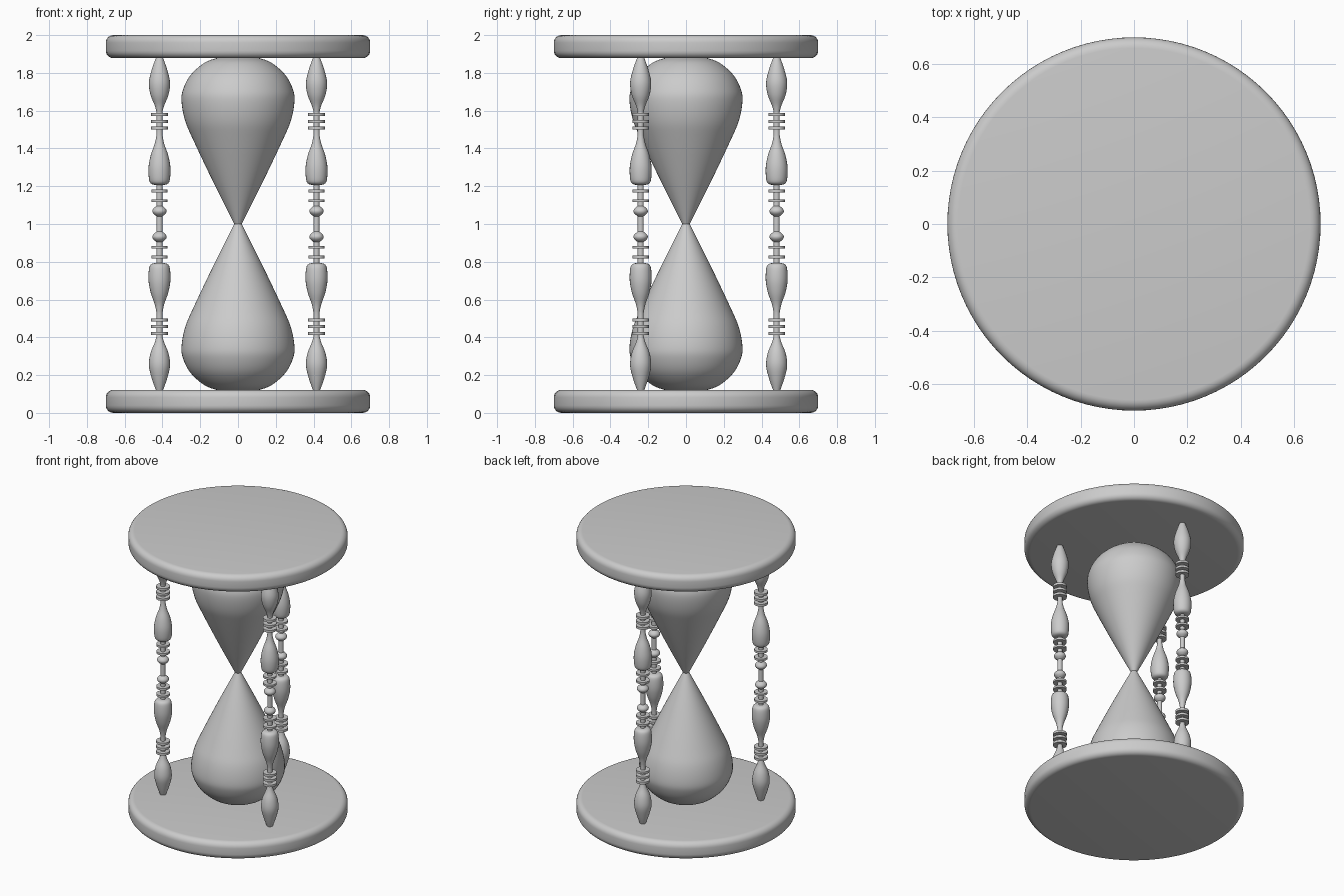
import bpy, bmesh, math
from mathutils.geometry import interpolate_bezier
from mathutils import Vector

cube = bpy.data.objects.get("Cube")
if cube:
    bpy.data.objects.remove(cube, do_unlink=True)

grey = bpy.data.materials.new("plain grey")
grey.use_nodes = True
COLOUR = (0.6, 0.6, 0.6, 1)
grey.diffuse_color = COLOUR
grey.node_tree.nodes["Principled BSDF"].inputs["Base Color"].default_value = COLOUR


def smooth_profile(points, steps=5):
    """Run a rounded curve through (radius, height) points."""
    pts = [Vector((r, 0, z)) for r, z in points]
    out = []
    for i in range(len(pts) - 1):
        a, b = pts[i], pts[i + 1]
        before, after = pts[max(i - 1, 0)], pts[min(i + 2, len(pts) - 1)]
        curve = interpolate_bezier(a, a + (b - before) / 6, b - (after - a) / 6, b, steps + 1)
        out += [(p.x, p.z) for p in curve[:-1]]
    return out + [points[-1]]


def mirrored(profile):
    """Continue a profile of the lower half above the middle height."""
    return profile + [(r, 2 - z) for r, z in reversed(profile)]


def lathe(name, profile, sides, location=(0, 0, 0)):
    bm = bmesh.new()
    rings = []
    for r, z in profile:
        rings.append([bm.verts.new((r * math.cos(math.tau * k / sides),
                                    r * math.sin(math.tau * k / sides), z))
                      for k in range(sides)])
    for low, high in zip(rings, rings[1:]):
        for k in range(sides):
            n = (k + 1) % sides
            bm.faces.new((low[k], low[n], high[n], high[k]))
    bm.faces.new(rings[0][::-1])
    bm.faces.new(rings[-1])
    mesh = bpy.data.meshes.new(name)
    bm.to_mesh(mesh)
    bm.free()
    mesh.materials.append(grey)
    obj = bpy.data.objects.new(name, mesh)
    bpy.context.collection.objects.link(obj)
    obj.location = location
    bpy.ops.object.select_all(action='DESELECT')
    obj.select_set(True)
    bpy.context.view_layer.objects.active = obj
    bpy.ops.object.shade_smooth_by_angle(angle=math.radians(40))
    return obj


# Round end plates with softened rims
RADIUS, THICK, SOFT = 0.7, 0.122, 0.04
rim = []
for centre, start in ((SOFT, -90), (THICK - SOFT, 0)):
    for step in range(7):
        a = math.radians(start + step * 15)
        rim.append((RADIUS - SOFT + SOFT * math.cos(a), centre + SOFT * math.sin(a)))
lathe("base_plate", rim, 96)
lathe("top_plate", rim, 96, (0, 0, 2 - THICK))

# Two bulbs meeting at a narrow neck
bulb = smooth_profile([(0.10, 0.118), (0.175, 0.145), (0.25, 0.21), (0.29, 0.285), (0.299, 0.35),
                       (0.281, 0.45), (0.238, 0.553), (0.13, 0.78), (0.02, 1.0)])
lathe("glass_bulbs", mirrored(bulb)[:len(bulb)] + mirrored(bulb)[len(bulb) + 1:], 64)

# Turned column: spindle, three rings, vase, two rings, bead, then mirrored
STEM = 0.016


def ring(z, radius=0.044, half=0.008):
    return [(STEM, z - half), (radius, z - half), (radius, z + half), (STEM, z + half)]


column = smooth_profile([(0.018, 0.118), (0.04, 0.18), (0.056, 0.25), (0.048, 0.315),
                         (0.026, 0.37), (STEM, 0.405)], 4)
for z in (0.42, 0.457, 0.492):
    column += ring(z)
column += smooth_profile([(STEM, 0.53), (0.025, 0.575), (0.046, 0.635), (0.058, 0.70),
                          (0.055, 0.765), (0.042, 0.788), (STEM, 0.794)], 4)
for z in (0.825, 0.877):
    column += ring(z, 0.043, 0.007)
column += smooth_profile([(STEM, 0.905), (0.032, 0.918), (0.038, 0.932),
                          (0.032, 0.946), (STEM, 0.959)], 3)

for name, degrees in (("column_back", 90), ("column_front_right", 210), ("column_front_left", 330)):
    a = math.radians(degrees)
    lathe(name, mirrored(column), 24, (0.48 * math.cos(a), 0.48 * math.sin(a), 0))
